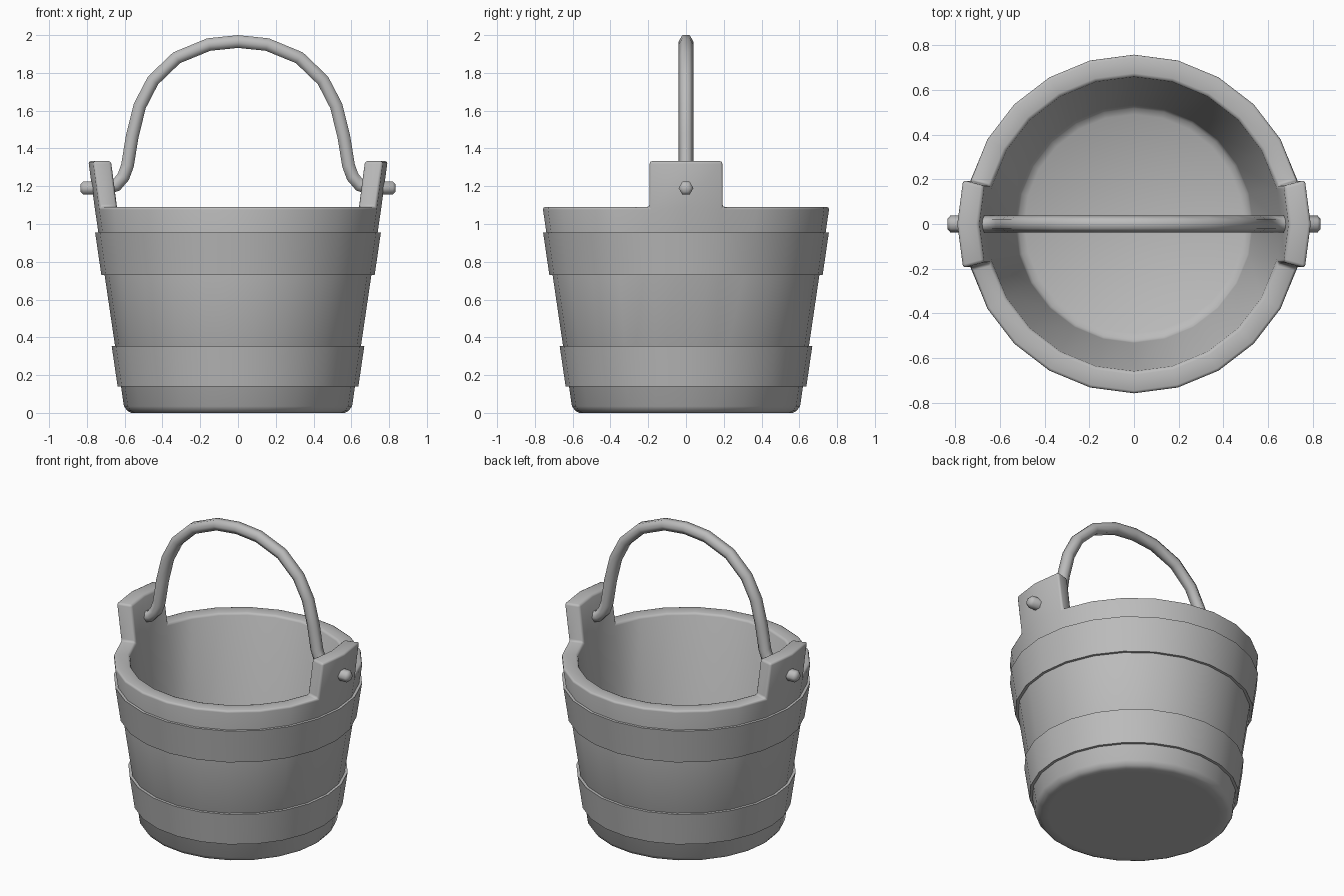
import bpy, bmesh, math
from mathutils import Vector

if "Cube" in bpy.data.objects:
    bpy.data.objects.remove(bpy.data.objects["Cube"])

SIDES = 24
grey = bpy.data.materials.new("plain grey")
grey.diffuse_color = (0.5, 0.5, 0.5, 1)
grey.use_nodes = True
grey.node_tree.nodes["Principled BSDF"].inputs["Base Color"].default_value = grey.diffuse_color


def finish(bm, name):
    """Turn a bmesh into a smooth shaded object."""
    bmesh.ops.recalc_face_normals(bm, faces=bm.faces)
    mesh = bpy.data.meshes.new(name)
    bm.to_mesh(mesh)
    bm.free()
    mesh.materials.append(grey)
    obj = bpy.data.objects.new(name, mesh)
    bpy.context.collection.objects.link(obj)
    mesh.shade_smooth()
    return obj


def bridge(bm, rings, closed=False):
    """Join a list of vertex rings with quads."""
    pairs = list(zip(rings, rings[1:]))
    if closed:
        pairs.append((rings[-1], rings[0]))
    for a, b in pairs:
        for i in range(len(a)):
            j = (i + 1) % len(a)
            bm.faces.new((a[i], a[j], b[j], b[i]))


def ring(bm, r, z):
    return [bm.verts.new((r * math.cos(i * math.tau / SIDES),
                          r * math.sin(i * math.tau / SIDES), z)) for i in range(SIDES)]


def wall_radius(z):
    return 0.60 + 0.146 * z


# Bucket: outer wall, rim, inner wall and floor
bm = bmesh.new()
profile = [(0.52, 0), (0.565, 0), (0.585, 0.01), (0.604, 0.035),
           (wall_radius(1.09), 1.09), (0.66, 1.09), (0.53, 0.11), (0.49, 0.085)]
rings = [ring(bm, r, z) for r, z in profile]
bridge(bm, rings)
bm.faces.new(rings[0])
bm.faces.new(rings[-1])

# Ears: two rim faces on each side, raised and leaned outward
for side in (-1, 1):
    faces = [f for f in bm.faces
             if all(abs(v.co.z - 1.09) < 1e-4 for v in f.verts)
             and side * f.calc_center_median().x > 0.6
             and abs(f.calc_center_median().y) < 0.12]
    new = bmesh.ops.extrude_face_region(bm, geom=faces)["geom"]
    bmesh.ops.delete(bm, geom=faces, context="FACES_ONLY")
    for v in (g for g in new if isinstance(g, bmesh.types.BMVert)):
        v.co.x += side * 0.033
        v.co.z = 1.333
bucket = finish(bm, "bucket")
bevel = bucket.modifiers.new("soft edges", "BEVEL")
bevel.width = 0.014
bevel.segments = 2
bevel.limit_method = "ANGLE"
bevel.angle_limit = math.radians(50)

# Hoops around the wall
for name, low, high in (("lower_hoop", 0.14, 0.355), ("upper_hoop", 0.73, 0.955)):
    bm = bmesh.new()
    corners = [(-0.02, low), (0.017, low), (0.017, high), (-0.02, high)]
    bridge(bm, [ring(bm, wall_radius(z) + d, z) for d, z in corners], closed=True)
    hoop = finish(bm, name)
    hoop.data.set_sharp_from_angle(angle=math.radians(40))

# Handle: six sided rod bent into an arch, its ends passing through the ears
half = [(0.835, 1.19), (0.82, 1.19), (0.70, 1.19), (0.645, 1.205), (0.607, 1.25),
        (0.585, 1.31), (0.56, 1.465), (0.52, 1.625), (0.45, 1.76), (0.325, 1.88),
        (0.155, 1.95), (0, 1.966)]
path = [Vector((x, 0, z)) for x, z in half]
path += [Vector((-p.x, 0, p.z)) for p in reversed(path[:-1])]
bm = bmesh.new()
rings = []
for k, p in enumerate(path):
    last = len(path) - 1
    along = (path[min(k + 1, last)] - path[max(k - 1, 0)]).normalized()
    across = Vector((0, 1, 0))
    up = along.cross(across)
    r = 0.022 if k in (0, last) else 0.039
    rings.append([bm.verts.new(p + r * (math.cos(a) * across + math.sin(a) * up))
                  for a in (i * math.tau / 6 for i in range(6))])
bridge(bm, rings)
bm.faces.new(rings[0])
bm.faces.new(rings[-1])
finish(bm, "handle")
